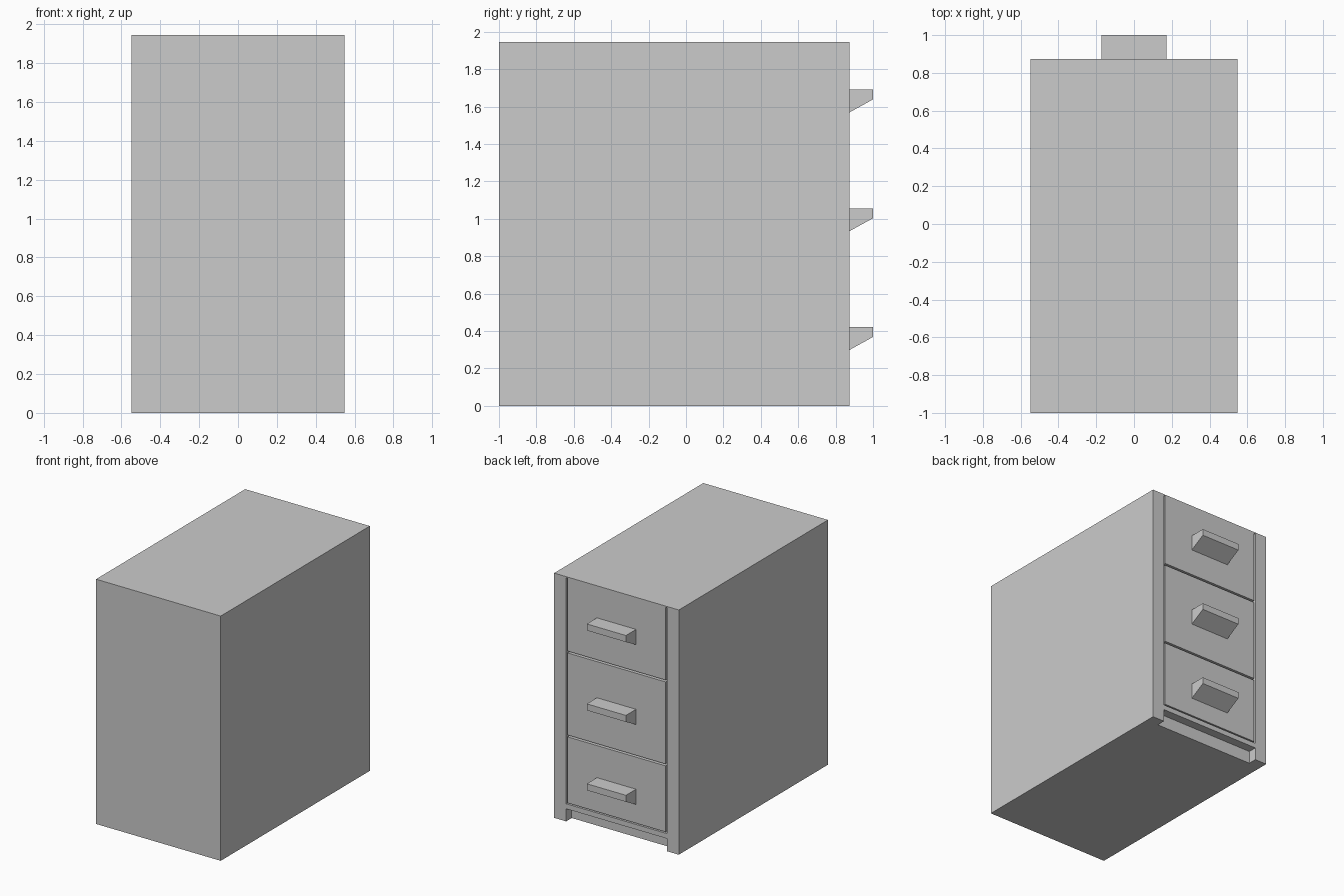
import bpy, bmesh

if "Cube" in bpy.data.objects:
    bpy.data.objects.remove(bpy.data.objects["Cube"])

W, BACK, FACE, H = 0.548, -1.0, 0.873, 1.945   # half width, y limits, height
OPEN = 0.443                                   # half width of drawer opening
DEPTH = 0.07                                   # depth of opening and toe recess
GAP = 0.012


def prism(name, profile, half):
    """Extrude a (y, z) profile symmetrically along x."""
    bm = bmesh.new()
    face = bm.faces.new([bm.verts.new((-half, y, z)) for y, z in profile])
    out = bmesh.ops.extrude_face_region(bm, geom=[face])
    verts = [v for v in out["geom"] if isinstance(v, bmesh.types.BMVert)]
    bmesh.ops.translate(bm, verts=verts, vec=(2 * half, 0, 0))
    bmesh.ops.recalc_face_normals(bm, faces=bm.faces)
    mesh = bpy.data.meshes.new(name)
    bm.to_mesh(mesh)
    bm.free()
    obj = bpy.data.objects.new(name, mesh)
    bpy.context.collection.objects.link(obj)
    return obj


def box(name, half, y0, y1, z0, z1):
    return prism(name, [(y0, z0), (y1, z0), (y1, z1), (y0, z1)], half)


def cut(target, cutter):
    cutter.hide_render = True
    mod = target.modifiers.new("cut", "BOOLEAN")
    mod.operation, mod.solver, mod.object = "DIFFERENCE", "EXACT", cutter
    bpy.context.view_layer.objects.active = target
    bpy.ops.object.modifier_apply(modifier=mod.name)
    bpy.data.objects.remove(cutter)


# Cabinet carcass with drawer opening and toe recess
cabinet = box("cabinet", W, BACK, FACE, 0, H)
cut(cabinet, box("opening_cutter", OPEN, FACE - DEPTH, FACE + 0.1, 0.14, H - 0.01))
cut(cabinet, box("toe_cutter", OPEN, FACE - DEPTH, FACE + 0.1, -0.1, 0.10))

# Drawer fronts, each with a wedge-shaped pull
drawers = [("bottom", 0.15, 0.675, 0.42), ("middle", 0.69, 1.342, 1.055),
           ("top", 1.357, H - 0.01, 1.69)]
for label, z0, z1, top in drawers:
    box(label + "_drawer", OPEN - GAP, FACE - DEPTH, FACE, z0, z1)
    prism(label + "_handle", [(FACE, top), (1.0, top), (1.0, top - 0.052),
                              (FACE, top - 0.122)], 0.172)
